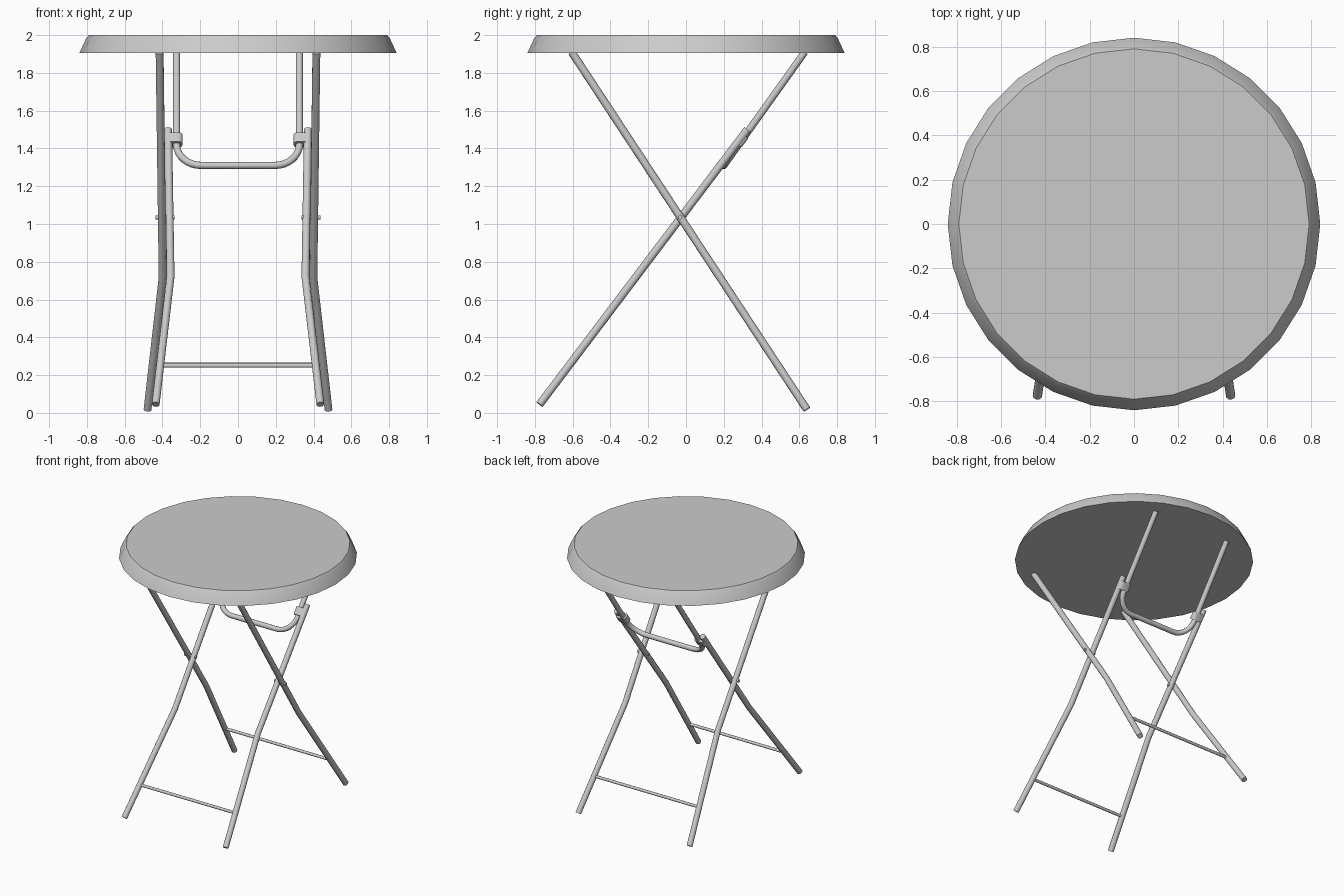
import bpy, bmesh, math
from mathutils import Matrix, Vector

if "Cube" in bpy.data.objects:
    bpy.data.objects.remove(bpy.data.objects["Cube"])


def smooth(ob):
    bpy.ops.object.select_all(action='DESELECT')
    ob.select_set(True)
    bpy.context.view_layer.objects.active = ob
    bpy.ops.object.shade_smooth_by_angle(angle=math.radians(35))


def tube(name, pts, r):
    """Round tube with capped ends following a path."""
    cu = bpy.data.curves.new(name, 'CURVE')
    cu.dimensions = '3D'
    cu.bevel_depth = r
    cu.bevel_resolution = 4
    cu.use_fill_caps = True
    sp = cu.splines.new('POLY')
    sp.points.add(len(pts) - 1)
    for p, co in zip(sp.points, pts):
        p.co = (*co, 1)
    ob = bpy.data.objects.new(name, cu)
    bpy.context.collection.objects.link(ob)
    bpy.ops.object.select_all(action='DESELECT')
    ob.select_set(True)
    bpy.context.view_layer.objects.active = ob
    bpy.ops.object.convert(target='MESH')
    ob = bpy.context.view_layer.objects.active
    ob.name = name
    smooth(ob)
    return ob


def on_line(a, b):
    """Returns y as a function of z along a line of (y, z) points."""
    return lambda z: a[0] + (b[0] - a[0]) * (z - a[1]) / (b[1] - a[1])


# Slopes of the leg frames in the side view
inner_y = on_line((-0.775, 0.045), (0.325, 1.50))
outer_y = on_line((0.64, 0.018), (-0.605, 1.91))
loop_y = on_line((0.20, 1.31), (0.625, 1.905))

# Table top: sloping rim around a flat disc
profile = [(0.84, 1.905), (0.803, 1.985), (0.79, 2.0)]
SEG = 28
bm = bmesh.new()
rings = [[bm.verts.new((r * math.cos(2 * math.pi * i / SEG),
                        r * math.sin(2 * math.pi * i / SEG), z))
          for i in range(SEG)] for r, z in profile]
for a, b in zip(rings, rings[1:]):
    for i in range(SEG):
        j = (i + 1) % SEG
        bm.faces.new((a[i], a[j], b[j], b[i]))
bm.faces.new(rings[-1])
bm.faces.new(rings[0][::-1])
me = bpy.data.meshes.new("table_top")
bm.to_mesh(me)
bm.free()
top = bpy.data.objects.new("table_top", me)
bpy.context.collection.objects.link(top)
smooth(top)

# Bent legs, pivot pins and clips on both sides
R = 0.021
tilt = math.atan2(1.10, 1.455)
for s, side in ((-1, "left"), (1, "right")):
    tube(f"inner_leg_{side}", [(s * x, inner_y(z), z) for x, z in
                               ((0.436, 0.045), (0.357, 0.72), (0.370, 1.50))], R)
    tube(f"outer_leg_{side}", [(s * x, outer_y(z), z) for x, z in
                               ((0.479, 0.018), (0.399, 0.72), (0.415, 1.91))], R)
    tube(f"pivot_pin_{side}", [(s * 0.337, -0.03, 1.035),
                               (s * 0.436, -0.03, 1.035)], 0.011)
    bm = bmesh.new()
    bmesh.ops.create_cube(bm, size=1)
    bmesh.ops.scale(bm, vec=Vector((0.088, 0.052, 0.06)), verts=bm.verts)
    bmesh.ops.bevel(bm, geom=[e for e in bm.edges
                              if abs((e.verts[0].co - e.verts[1].co).z) > 0.01],
                    offset=0.02, segments=3, affect='EDGES', profile=0.5)
    me = bpy.data.meshes.new("clip")
    bm.to_mesh(me)
    bm.free()
    clip = bpy.data.objects.new(f"clip_{side}", me)
    clip.matrix_world = (Matrix.Translation((s * 0.338, inner_y(1.445) + 0.008, 1.445))
                         @ Matrix.Rotation(-tilt, 4, 'X'))
    bpy.context.collection.objects.link(clip)
    smooth(clip)

# U-shaped locking loop hanging from the top
half = [(0.325, 1.91)] + [(0.195 + 0.13 * math.cos(t), 1.42 - 0.11 * math.sin(t))
                          for t in [math.pi / 2 * i / 8 for i in range(9)]]
path = half + [(-x, z) for x, z in reversed(half)]
tube("locking_loop", [(x, loop_y(z), z) for x, z in path], 0.019)

# Thin crossbars near the feet
tube("inner_crossbar", [(-0.41, inner_y(0.25), 0.25), (0.41, inner_y(0.25), 0.25)], 0.011)
tube("outer_crossbar", [(-0.452, outer_y(0.255), 0.255), (0.452, outer_y(0.255), 0.255)], 0.011)
